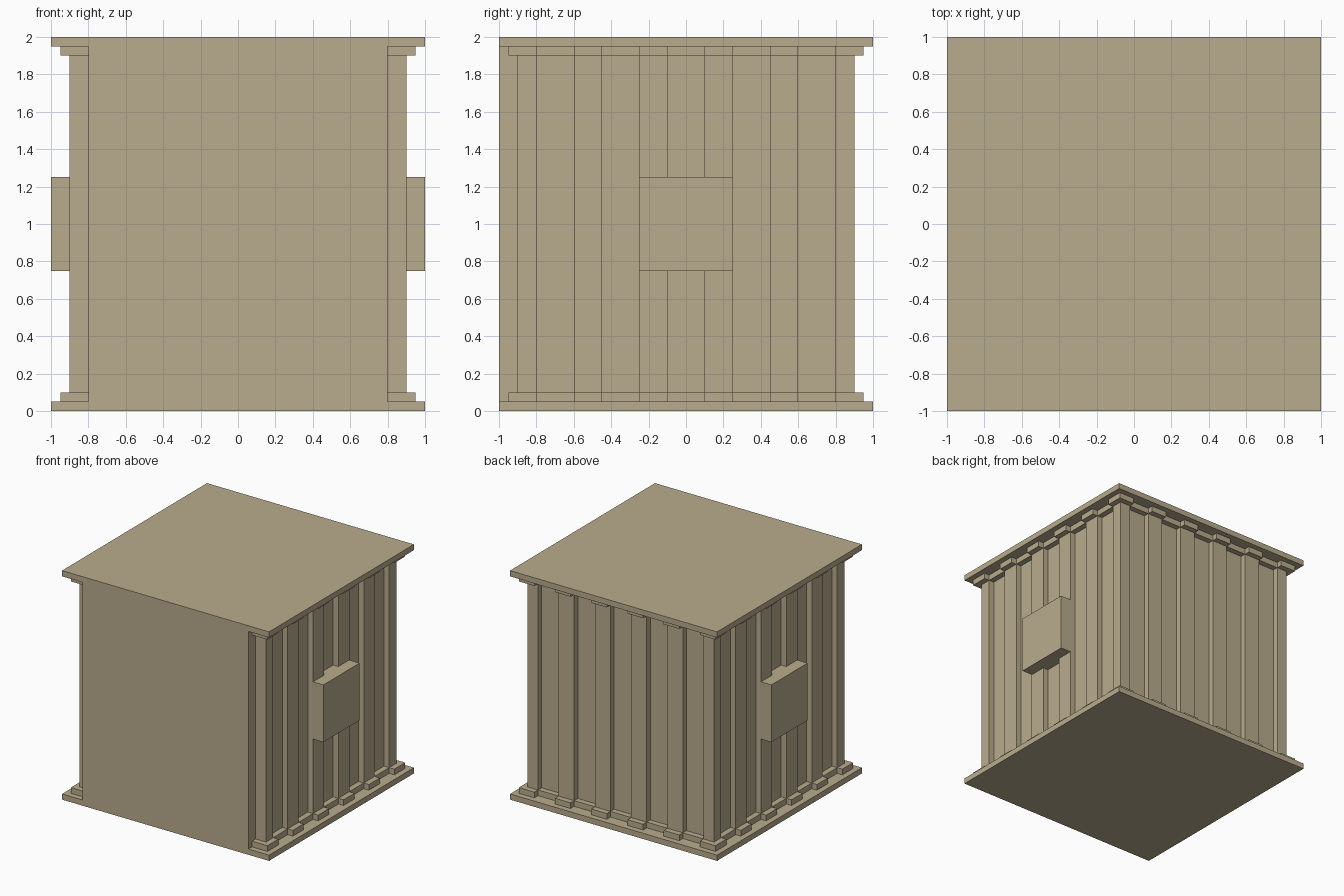
import bpy
import bmesh

cube = bpy.data.objects.get("Cube")
if cube:
    bpy.data.objects.remove(cube, do_unlink=True)

# Single sandy paint colour
paint = bpy.data.materials.new("sand_paint")
paint.use_nodes = True
COLOUR = (0.485, 0.413, 0.266, 1.0)
paint.diffuse_color = COLOUR
paint.node_tree.nodes["Principled BSDF"].inputs["Base Color"].default_value = COLOUR


def extrude_outline(name, outline, z0, z1):
    """Solid prism from an anticlockwise outline."""
    bm = bmesh.new()
    base = bm.faces.new([bm.verts.new((x, y, z0)) for x, y in outline])
    top = bmesh.ops.extrude_face_region(bm, geom=[base], use_keep_orig=True)
    verts = [g for g in top["geom"] if isinstance(g, bmesh.types.BMVert)]
    bmesh.ops.translate(bm, verts=verts, vec=(0, 0, z1 - z0))
    bmesh.ops.recalc_face_normals(bm, faces=bm.faces)
    mesh = bpy.data.meshes.new(name)
    bm.to_mesh(mesh)
    bm.free()
    mesh.materials.append(paint)
    obj = bpy.data.objects.new(name, mesh)
    bpy.context.collection.objects.link(obj)
    return obj


def box(name, x0, x1, y0, y1, z0, z1):
    return extrude_outline(name, [(x0, y0), (x1, y0), (x1, y1), (x0, y1)], z0, z1)


# Rib edges along one wall; ribs and grooves alternate between them
EDGES = [-0.8, -0.6, -0.45, -0.25, -0.1, 0.1, 0.25, 0.45, 0.6, 0.8]
GROOVE_DEPTH = 0.05


def wall_run(out):
    """(along, outward) points of a corrugated wall, groove first."""
    pts = [(-out, out)]
    for i, t in enumerate(EDGES):
        step = [(t, out), (t, out - GROOVE_DEPTH)]
        pts += step if i % 2 == 0 else step[::-1]
    return pts


def corrugated_outline(out):
    """Corrugated left, right and back walls with a plain front."""
    run = wall_run(out)
    right = [(d, t) for t, d in run]
    back = [(-t, d) for t, d in run]
    left = [(-d, -t) for t, d in run]
    return right + back + left + [(-out, -out)]


# Corrugated body with stepped trims that follow the ribs
extrude_outline("corrugated_walls", corrugated_outline(0.9), 0.1, 1.9)
extrude_outline("lower_trim", corrugated_outline(0.95), 0.05, 0.1)
extrude_outline("upper_trim", corrugated_outline(0.95), 1.9, 1.95)

# Floor and roof slabs, flat front panel
box("floor_slab", -1, 1, -1, 1, 0, 0.05)
box("roof_slab", -1, 1, -1, 1, 1.95, 2)
box("front_panel", -0.8, 0.8, -1, -0.8, 0.05, 1.95)

# Square block on each side wall
for side, name in ((1, "left_side_block"), (-1, "right_side_block")):
    x0, x1 = sorted((side * 0.8, side * 1.0))
    box(name, x0, x1, -0.25, 0.25, 0.75, 1.25)
